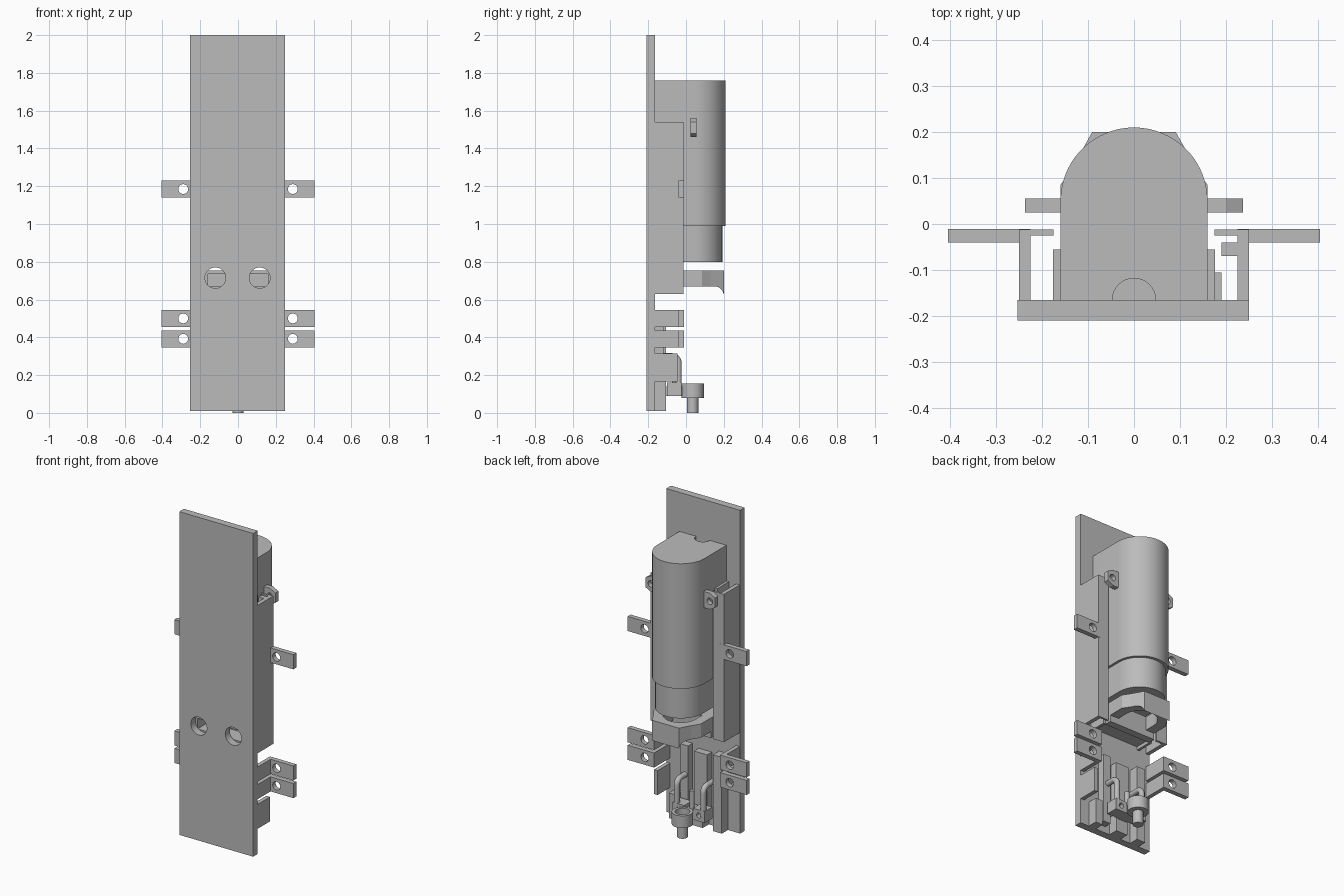
import bpy, bmesh, math
from mathutils import Vector

cube = bpy.data.objects.get("Cube")
if cube:
    bpy.data.objects.remove(cube)

grey = bpy.data.materials.new("plain grey")
grey.use_nodes = True
grey.diffuse_color = (0.5, 0.5, 0.5, 1)
grey.node_tree.nodes["Principled BSDF"].inputs["Base Color"].default_value = (0.5, 0.5, 0.5, 1)


def prism(name, points, low, high, axis="z"):
    """Extrude a 2D outline along an axis: z uses (x, y), y uses (x, z), x uses (y, z)."""
    place = {"z": lambda a, b, c: (a, b, c),
             "y": lambda a, b, c: (a, c, b),
             "x": lambda a, b, c: (c, a, b)}[axis]
    bm = bmesh.new()
    face = bm.faces.new([bm.verts.new(place(a, b, low)) for a, b in points])
    top = bmesh.ops.extrude_face_region(bm, geom=[face])["geom"]
    verts = [v for v in top if isinstance(v, bmesh.types.BMVert)]
    bmesh.ops.translate(bm, verts=verts, vec=Vector(place(0, 0, high - low)))
    bmesh.ops.recalc_face_normals(bm, faces=bm.faces[:])
    mesh = bpy.data.meshes.new(name)
    bm.to_mesh(mesh)
    bm.free()
    mesh.materials.append(grey)
    obj = bpy.data.objects.new(name, mesh)
    bpy.context.collection.objects.link(obj)
    return obj


def box(name, x, y, z):
    return prism(name, [(x[0], y[0]), (x[1], y[0]), (x[1], y[1]), (x[0], y[1])], *z)


def arc(cx, cy, r, start=0, end=360, n=32):
    full = abs(end - start) == 360
    angles = [math.radians(start + (end - start) * i / n) for i in range(n if full else n + 1)]
    return [(cx + r * math.cos(t), cy + r * math.sin(t)) for t in angles]


def cut(obj, *cutters):
    """Subtract the cutters, then discard them."""
    for cutter in cutters:
        mod = obj.modifiers.new("cut", "BOOLEAN")
        mod.operation, mod.solver, mod.object = "DIFFERENCE", "EXACT", cutter
    graph = bpy.context.evaluated_depsgraph_get()
    mesh = bpy.data.meshes.new_from_object(obj.evaluated_get(graph))
    obj.modifiers.clear()
    obj.data = mesh
    for cutter in cutters:
        bpy.data.objects.remove(cutter)


def smooth(obj):
    bpy.ops.object.select_all(action="DESELECT")
    obj.select_set(True)
    bpy.context.view_layer.objects.active = obj
    bpy.ops.object.shade_smooth_by_angle(angle=math.radians(30))


def tube(name, points, radius):
    curve = bpy.data.curves.new(name, "CURVE")
    curve.dimensions = "3D"
    curve.bevel_depth, curve.bevel_resolution = radius, 3
    curve.use_fill_caps = True
    spline = curve.splines.new("POLY")
    spline.points.add(len(points) - 1)
    for p, co in zip(spline.points, points):
        p.co = (*co, 1)
    curve.materials.append(grey)
    bpy.context.collection.objects.link(bpy.data.objects.new(name, curve))


# Front plate with two round holes
plate = box("front_plate", (-0.253, 0.25), (-0.21, -0.165), (0.01, 2))
cut(plate, *[prism("hole", arc(x, 0.715, 0.055), -0.3, -0.1, "y") for x in (-0.12, 0.115)])

# Round-backed canister and its narrower lower end
canister = prism("canister", [(-0.16, -0.165), (0.16, -0.165)] + arc(0, 0.05, 0.16, 0, 180, 40),
                 0.99, 1.76)
cut(canister, prism("groove", arc(0, -0.165, 0.047), 1.02, 1.9))
smooth(canister)
smooth(prism("canister_neck", [(-0.145, -0.165), (0.145, -0.165)] + arc(0, 0.047, 0.145, 0, 180, 40),
             0.8, 0.99))

# Cradle under the canister, with a lip curving down at the back
cradle = prism("cradle", [(-0.015, 0.67), (-0.015, 0.755), (0.2, 0.755), (0.2, 0.63)]
               + arc(0.15, 0.62, 0.05, 15, 90, 8), -0.16, 0.16, "x")
cut(cradle,
    prism("opening", [(-0.1, -0.1), (0.1, -0.1)] + arc(0, 0.05, 0.1, 0, 180, 24), 0.5, 0.9),
    *[prism("corner", [(s * 0.17, 0.07), (s * 0.17, 0.22), (s * 0.08, 0.22), (s * 0.13, 0.13)],
            0.5, 0.9) for s in (-1, 1)])
box("cradle_wall", (-0.16, 0.16), (-0.06, -0.015), (0.63, 0.755))
for z in (0.67, 0.755):
    box("cradle_floor", (-0.16, 0.16), (-0.165, -0.06), (z - 0.02, z))

for s, side in ((1, "left"), (-1, "right")):
    def span(a, b):
        return sorted((s * a, s * b))

    # Side channel: outer wall, turned-in flange and inner strip
    box(side + "_channel_wall", span(0.225, 0.25), (-0.165, -0.012), (0.63, 1.54))
    box(side + "_channel_flange", span(0.175, 0.225), (-0.025, -0.012), (0.63, 1.54))
    box(side + "_inner_strip", span(0.16, 0.176), (-0.165, -0.055), (0.63, 1.54))

    # Canister ear with a hole and a sloping underside
    ear = prism(side + "_ear", [(s * x, z) for x, z in
                ((0.15, 1.56), (0.2, 1.56), (0.237, 1.54), (0.237, 1.48), (0.2, 1.46), (0.15, 1.46))],
                0.025, 0.055, "y")
    cut(ear, prism("hole", arc(s * 0.2, 1.51, 0.02, n=20), 0, 0.1, "y"))

    # Drilled mounting tabs; the lower ones stand on their own walls
    for z, on_wall in ((1.185, False), (0.5, True), (0.392, True)):
        tab = box(side + "_mounting_tab", span(0.225, 0.405), (-0.04, -0.011), (z - 0.045, z + 0.045))
        cut(tab, prism("hole", arc(s * 0.29, z, 0.026, n=24), -0.1, 0.1, "y"))
        if on_wall:
            box(side + "_tab_wall", span(0.225, 0.25), (-0.165, -0.04), (z - 0.045, z + 0.045))

    # Bent hose: rises beside the block, then turns in to the plate
    bend = [(s * 0.09, y, z) for y, z in arc(-0.075, 0.265, 0.035, 0, 90, 8)]
    tube(side + "_hose", [(s * 0.09, -0.04, 0.12)] + bend + [(s * 0.09, -0.165, 0.3)], 0.017)

    # Drilled connector block at the foot of the hose
    block = box(side + "_connector_block", span(0.03, 0.11), (-0.1, -0.025), (0.09, 0.16))
    cut(block, prism("hole", arc(s * 0.07, 0.125, 0.016, n=20), -0.08, 0, "y"))

# Small clip in the left channel and the low side wall
box("left_channel_clip", (0.19, 0.225), (-0.07, -0.04), (1.46, 1.54))
box("left_low_wall", (0.225, 0.25), (-0.165, -0.045), (0.165, 0.315))

# Upright ribs on the back of the plate
for name, x, depth, z in (("right_rib", (-0.17, -0.11), -0.105, (0.01, 0.48)),
                          ("middle_rib", (-0.06, 0.03), -0.12, (0.12, 0.46)),
                          ("left_rib", (0.07, 0.12), -0.12, (0.05, 0.48)),
                          ("middle_foot", (-0.04, 0.04), -0.105, (0.01, 0.12)),
                          ("left_foot", (0.14, 0.19), -0.105, (0.01, 0.165))):
    box(name, x, (-0.165, depth), z)

# Outlet: cup on a thin spout, with an arm to the connector blocks
cup = prism("outlet_cup", arc(0, 0.035, 0.06), 0.08, 0.155)
cut(cup, prism("bore", arc(0, 0.035, 0.042), 0.11, 0.3))
smooth(cup)
smooth(prism("outlet_spout", arc(0, 0.035, 0.03, n=24), 0, 0.08))
box("outlet_arm", (-0.03, 0.03), (-0.11, -0.02), (0.09, 0.14))
tube("centre_hose", [(0, -0.06, 0.13), (0, -0.06, 0.25)], 0.014)
